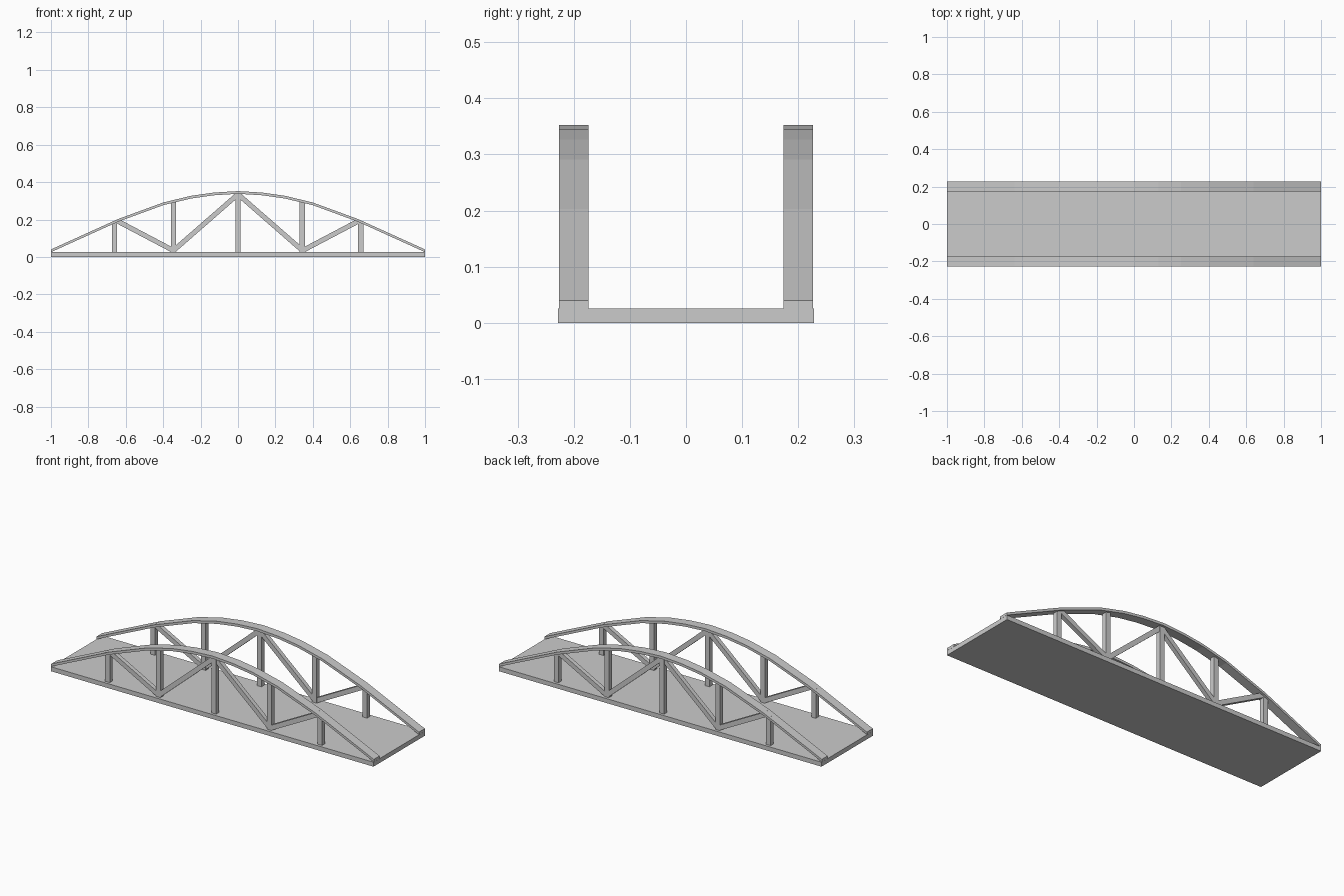
import bpy, bmesh, math
from mathutils import Matrix

if "Cube" in bpy.data.objects:
    bpy.data.objects.remove(bpy.data.objects["Cube"])


def finish(name, bm):
    bmesh.ops.recalc_face_normals(bm, faces=bm.faces)
    me = bpy.data.meshes.new(name)
    bm.to_mesh(me)
    bm.free()
    ob = bpy.data.objects.new(name, me)
    bpy.context.collection.objects.link(ob)
    return ob


def prism(name, outline, y0, y1):
    # extrude an x/z outline along y
    bm = bmesh.new()
    f = bm.faces.new([bm.verts.new((x, y0, z)) for x, z in outline])
    r = bmesh.ops.extrude_face_region(bm, geom=[f])
    vs = [v for v in r["geom"] if isinstance(v, bmesh.types.BMVert)]
    bmesh.ops.translate(bm, verts=vs, vec=(0, y1 - y0, 0))
    return finish(name, bm)


def bar(name, a, b, y, width, depth):
    # straight member between two x/z points
    dx, dz = b[0] - a[0], b[1] - a[1]
    length = math.hypot(dx, dz)
    m = (Matrix.Translation(((a[0] + b[0]) / 2, y, (a[1] + b[1]) / 2))
         @ Matrix.Rotation(-math.atan2(dz, dx), 4, 'Y')
         @ Matrix.Diagonal((length, depth, width, 1)))
    bm = bmesh.new()
    bmesh.ops.create_cube(bm, size=1, matrix=m)
    return finish(name, bm)


# Deck
prism("deck", [(-1, 0), (1, 0), (1, 0.025), (-1, 0.025)], -0.228, 0.228)

# Upper line of the arch, right half, then mirrored
half = [(0, 0.352), (0.13, 0.344), (0.25, 0.327), (0.4, 0.291),
        (0.64, 0.203), (1, 0.04)]
top = [(-x, z) for x, z in reversed(half[1:])] + half
under = [(x, z - 0.0145) for x, z in reversed(top)]

posts = [(-0.66, 0.188), (-0.345, 0.298), (0, 0.342), (0.343, 0.298), (0.656, 0.188)]
braces = [((0.645, 0.192), (0.345, 0.034)), ((0.345, 0.034), (0, 0.335))]

for side, s in (("front", -1), ("back", 1)):
    # Arched top chord
    prism(side + "_arch", top + under, s * 0.2 - 0.026, s * 0.2 + 0.026)
    # Vertical posts
    for i, (x, z) in enumerate(posts):
        bar(f"{side}_post_{i}", (x, 0.022), (x, z), s * 0.2, 0.028, 0.026)
    # Diagonal braces
    for i, (a, b) in enumerate(braces):
        for tag, m in (("left", -1), ("right", 1)):
            bar(f"{side}_brace_{tag}_{i}", (m * a[0], a[1]), (m * b[0], b[1]),
                s * 0.2, 0.026, 0.024)
